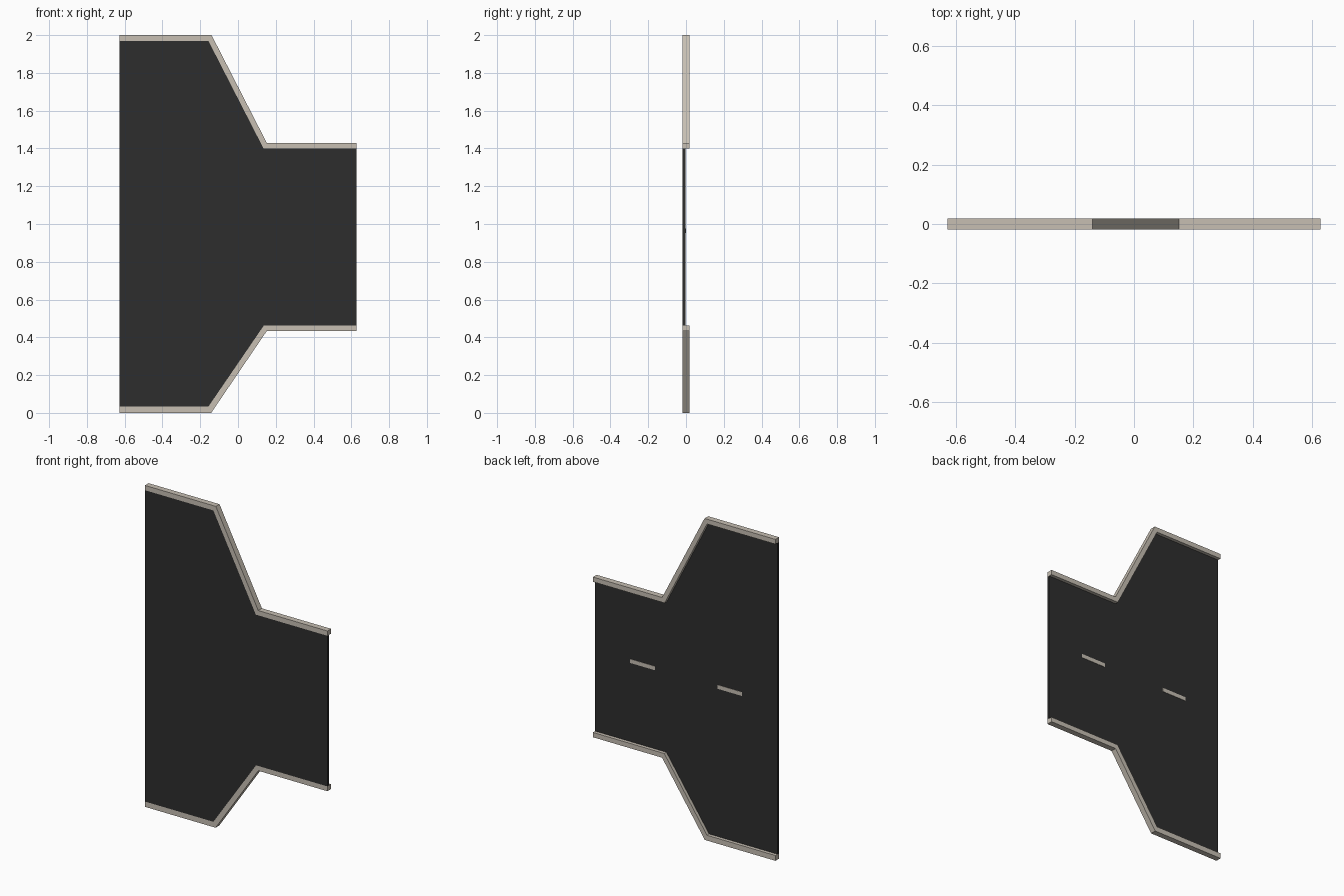
import bpy, bmesh

if "Cube" in bpy.data.objects:
    bpy.data.objects.remove(bpy.data.objects["Cube"])

def material(name, rgb):
    m = bpy.data.materials.new(name)
    m.diffuse_color = (*rgb, 1)
    m.use_nodes = True
    m.node_tree.nodes["Principled BSDF"].inputs["Base Color"].default_value = m.diffuse_color
    return m

ASPHALT = material("dark asphalt", (0.027, 0.027, 0.027))
STONE = material("pale stone", (0.57, 0.52, 0.45))

def prism(name, profile, y0, y1, mat):
    """Extrude an x-z outline from y0 to y1."""
    bm = bmesh.new()
    face = bm.faces.new([bm.verts.new((x, y0, z)) for x, z in profile])
    ext = bmesh.ops.extrude_face_region(bm, geom=[face])
    new = [v for v in ext["geom"] if isinstance(v, bmesh.types.BMVert)]
    bmesh.ops.translate(bm, verts=new, vec=(0, y1 - y0, 0))
    bmesh.ops.recalc_face_normals(bm, faces=bm.faces)
    me = bpy.data.meshes.new(name)
    bm.to_mesh(me)
    bm.free()
    me.materials.append(mat)
    ob = bpy.data.objects.new(name, me)
    bpy.context.collection.objects.link(ob)
    return ob

H, T = 0.628, 0.018      # half length, half thickness
SURFACE = -0.003         # road surface height in y

# kerb outlines: outer and inner edges along the narrowing road
top_out = [(-H, 2.0), (-0.14, 2.0), (0.152, 1.43), (H, 1.43)]
top_in = [(-H, 1.97), (-0.157, 1.97), (0.135, 1.4), (H, 1.4)]
low_out = [(-H, 0.0), (-0.142, 0.0), (0.152, 0.433), (H, 0.433)]
low_in = [(-H, 0.033), (-0.157, 0.033), (0.137, 0.463), (H, 0.463)]

# road bed between the kerbs
prism("road_bed", top_in + low_in[::-1], -T, SURFACE, ASPHALT)

# raised kerbs
prism("upper_kerb", top_out + top_in[::-1], -T, T, STONE)
prism("lower_kerb", low_out + low_in[::-1], -T, T, STONE)

# lane dashes on the road surface
for side, x in (("wide", -0.3), ("narrow", 0.3)):
    a, b, z0, z1 = x - 0.085, x + 0.085, 0.953, 0.977
    prism(f"lane_dash_{side}", [(a, z0), (b, z0), (b, z1), (a, z1)],
          SURFACE - 0.001, SURFACE + 0.002, STONE)
